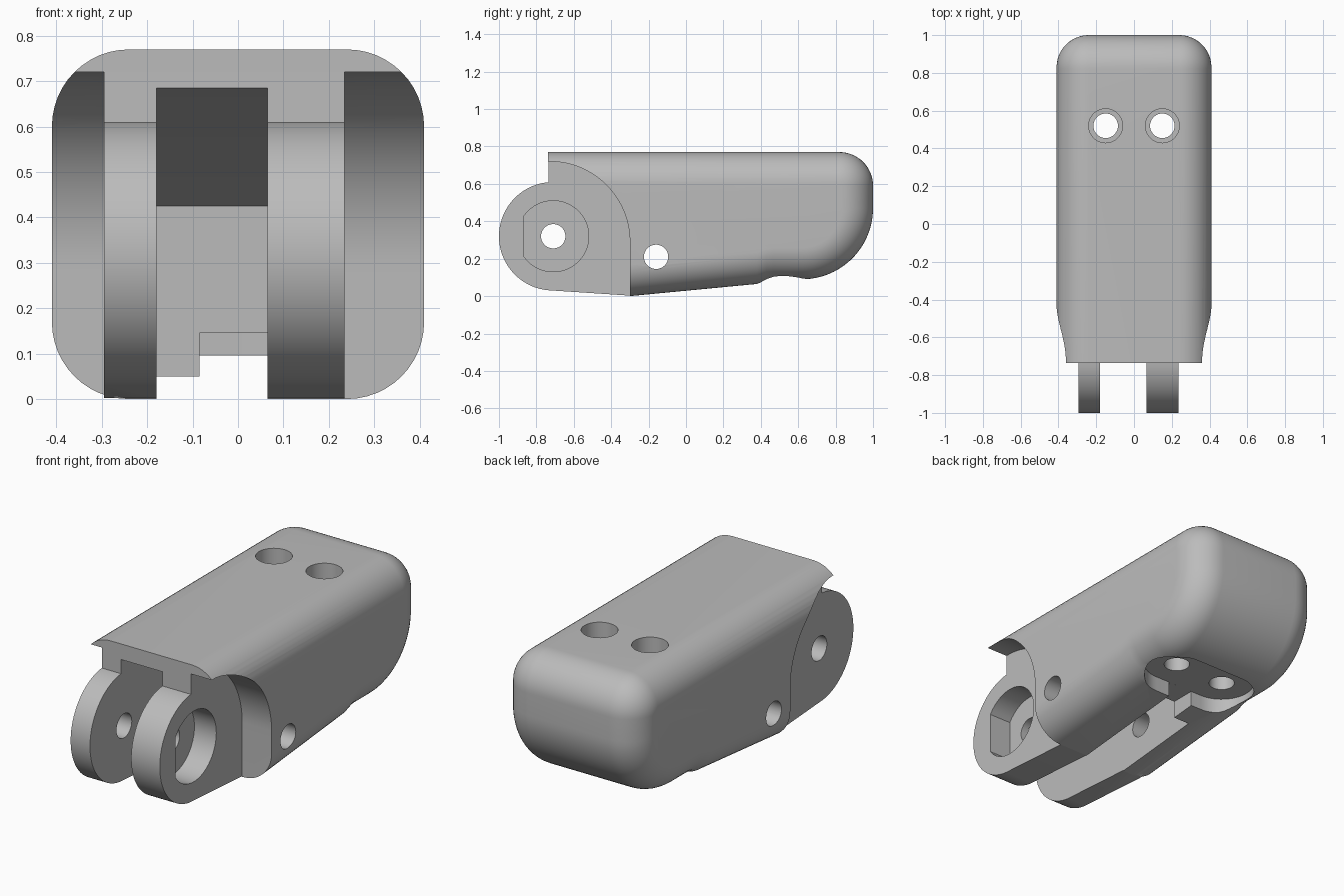
import bpy, bmesh
from math import sin, cos, pi, radians

cube = bpy.data.objects.get("Cube")
if cube:
    bpy.data.objects.remove(cube, do_unlink=True)

grey = bpy.data.materials.new("plain grey")
grey.use_nodes = True
grey.diffuse_color = (0.5, 0.5, 0.5, 1)
grey.node_tree.nodes["Principled BSDF"].inputs["Base Color"].default_value = (0.5, 0.5, 0.5, 1)


def arc(cy, cz, r, a, b, n=24):
    """Points on an arc, angles in degrees."""
    angles = [radians(a + (b - a) * i / n) for i in range(n + 1)]
    return [(cy + r * cos(t), cz + r * sin(t)) for t in angles]


def loft(name, rings):
    """Closed solid through rings that share a point count."""
    bm = bmesh.new()
    loops = [[bm.verts.new(p) for p in ring] for ring in rings]
    for low, high in zip(loops, loops[1:]):
        for i in range(len(low)):
            j = (i + 1) % len(low)
            bm.faces.new((low[i], low[j], high[j], high[i]))
    bm.faces.new(loops[0])
    bm.faces.new(loops[-1])
    bmesh.ops.recalc_face_normals(bm, faces=bm.faces)
    mesh = bpy.data.meshes.new(name)
    bm.to_mesh(mesh)
    bm.free()
    mesh.materials.append(grey)
    obj = bpy.data.objects.new(name, mesh)
    bpy.context.collection.objects.link(obj)
    return obj


def prism_x(name, profile, x0, x1):
    return loft(name, [[(x, y, z) for y, z in profile] for x in (x0, x1)])


def prism_z(name, outline, z0, z1):
    return loft(name, [[(x, y, z) for x, y in outline] for z in (z0, z1)])


def combine(target, tool, operation="DIFFERENCE"):
    mod = target.modifiers.new(tool.name, "BOOLEAN")
    mod.operation = operation
    mod.solver = "EXACT"
    mod.object = tool
    bpy.context.view_layer.objects.active = target
    bpy.ops.object.modifier_apply(modifier=mod.name)
    bpy.data.objects.remove(tool, do_unlink=True)


# Body: side profile, drawn inwards towards both flanks for rounded edges
FRONT, HALF, ROUND = -0.737, 0.41, 0.17


def body_profile(d):
    underside = [(0.47, 0.09), (0.43, 0.083), (0.38, 0.065), (-0.3, 0), (FRONT, 0)]
    return ([(FRONT, 0.77 - d)] + arc(0.82, 0.59, 0.18 - d, 90, 0, 16)
            + arc(0.62, 0.47, 0.38 - d, 0, -90)
            + [(y, z + d) for y, z in underside])


steps = [i / 12 * pi / 2 for i in range(13)]
sections = [(HALF - ROUND + ROUND * sin(t), ROUND * (1 - cos(t))) for t in steps]
sections = [(-x, d) for x, d in reversed(sections)] + sections
body = loft("finger_segment", [[(x, y, z) for y, z in body_profile(d)] for x, d in sections])

# Curved clearance under the front lip
clearance = arc(-0.73, 0.29, 0.43, 90, 0) + [(-0.3, -0.2), (-1.2, -0.2), (-1.2, 0.72)]
combine(body, prism_x("clearance", clearance, -0.6, 0.6))

# Hinge block that becomes the two lugs
hinge = (arc(-0.71, 0.32, 0.29, 95, 264, 48)
         + [(-0.29, 0.002), (-0.2, 0.05), (-0.2, 0.74), (-0.735, 0.74)])
combine(body, prism_x("hinge", hinge, -0.295, 0.235), "UNION")

# Slot between the lugs, with a sloping roof
slot = [(-1.2, 0.685), (-0.735, 0.685), (0.22, 0.425), (0.22, -0.2), (-1.2, -0.2)]
combine(body, prism_x("slot", slot, -0.18, 0.065))

# Underside pocket and the channel leading to it
pocket = arc(0.15, 0.52, 0.165, -90, 90) + arc(-0.15, 0.52, 0.165, 90, 270)
combine(body, prism_z("pocket", pocket, -0.2, 0.145))
channel = [(-0.085, 0.1), (0.0649, 0.1), (0.0649, 0.45), (-0.085, 0.45)]
combine(body, prism_z("channel", channel, -0.2, 0.1449))

# Vertical cord holes, wider at the top
for x in (-0.15, 0.15):
    combine(body, prism_z("cord_hole", arc(x, 0.52, 0.065, 0, 352.5, 47), 0, 1))
    combine(body, prism_z("counterbore", arc(x, 0.52, 0.09, 0, 352.5, 47), 0.3, 1))

# Cross pin holes
for y, z in ((-0.71, 0.32), (-0.16, 0.21)):
    combine(body, prism_x("pin_hole", arc(y, z, 0.065, 0, 352.5, 47), -0.6, 0.6))

# D-shaped socket in the thicker lug
socket = arc(-0.71, 0.32, 0.19, -144.7, 144.7, 40)
combine(body, prism_x("socket", socket, 0.105, 0.4))

# Smooth curves, sharp edges
bpy.ops.object.select_all(action="DESELECT")
body.select_set(True)
bpy.context.view_layer.objects.active = body
bpy.ops.object.shade_smooth_by_angle(angle=radians(25))
